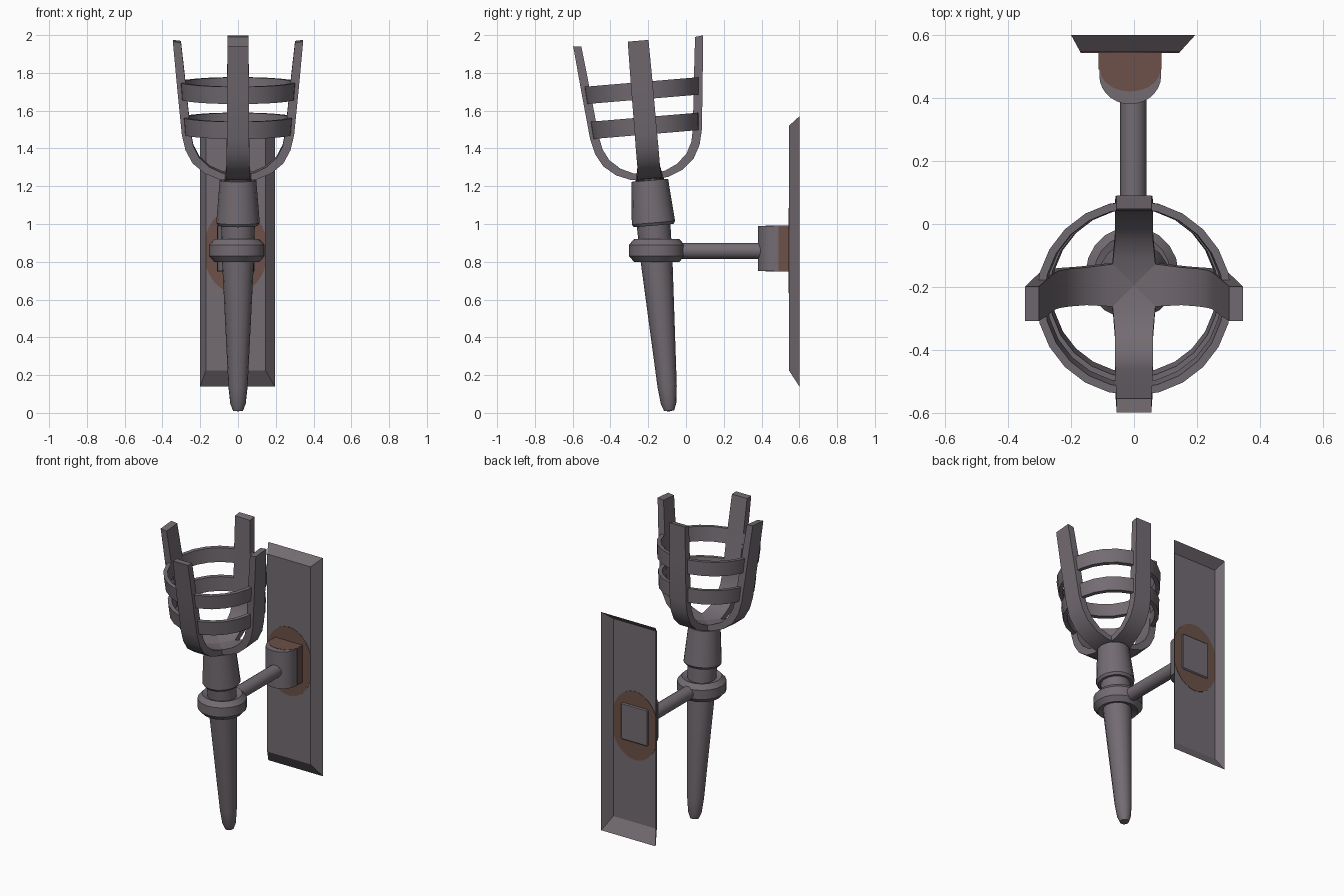
import bpy, bmesh, math
from mathutils import Matrix

if "Cube" in bpy.data.objects:
    bpy.data.objects.remove(bpy.data.objects["Cube"])


def material(name, color):
    m = bpy.data.materials.new(name)
    m.diffuse_color = (*color, 1)
    m.use_nodes = True
    m.node_tree.nodes["Principled BSDF"].inputs["Base Color"].default_value = m.diffuse_color
    return m


IRON = material("dark iron", (0.172, 0.150, 0.170))
RUST = material("rust brown", (0.150, 0.082, 0.065))

# The torch leans forward around its foot
TILT = Matrix.Translation((0, -0.088, 0)) @ Matrix.Rotation(math.radians(4.8), 4, 'X')


def make(name, verts, faces, mat=IRON, matrix=None, fix=True, smooth=None):
    me = bpy.data.meshes.new(name)
    me.from_pydata(verts, [], faces)
    bm = bmesh.new()
    bm.from_mesh(me)
    bmesh.ops.remove_doubles(bm, verts=bm.verts, dist=1e-5)
    if fix:
        bmesh.ops.recalc_face_normals(bm, faces=bm.faces)
    bm.to_mesh(me)
    bm.free()
    if matrix:
        me.transform(matrix)
    me.materials.append(mat)
    ob = bpy.data.objects.new(name, me)
    bpy.context.collection.objects.link(ob)
    if smooth:
        bpy.ops.object.select_all(action='DESELECT')
        ob.select_set(True)
        bpy.context.view_layer.objects.active = ob
        bpy.ops.object.shade_smooth_by_angle(angle=math.radians(smooth))
    return ob


def lathe(name, profile, n, closed=False, matrix=None):
    """Spin (radius, height) points around z."""
    k = len(profile)
    verts = [(r * math.cos(2 * math.pi * i / n), r * math.sin(2 * math.pi * i / n), z)
             for i in range(n) for r, z in profile]
    faces = []
    for i in range(n):
        j = (i + 1) % n
        for a in range(k if closed else k - 1):
            b = (a + 1) % k
            faces.append((i * k + a, j * k + a, j * k + b, i * k + b))
    return make(name, verts, faces, matrix=matrix, smooth=35)


def prism(name, outline, lo, hi, mat=IRON, axis='Z', smooth=None):
    """Extrude a 2D outline along z (outline is x,y) or y (outline is x,z)."""
    n = len(outline)
    put = (lambda a, b, h: (a, b, h)) if axis == 'Z' else (lambda a, b, h: (a, h, b))
    verts = [put(a, b, h) for h in (lo, hi) for a, b in outline]
    faces = [tuple(range(n)), tuple(range(n, 2 * n))]
    faces += [(i, (i + 1) % n, n + (i + 1) % n, n + i) for i in range(n)]
    return make(name, verts, faces, mat, smooth=smooth)


# Wall plate: open-backed tray with sloping rims
def rect(x0, x1, z0, z1, y):
    return [(x0, y, z0), (x1, y, z0), (x1, y, z1), (x0, y, z1)]


plate = rect(-0.2, 0.195, 0.14, 1.57, 0.6) + rect(-0.17, 0.145, 0.225, 1.52, 0.545)
make("wall_plate", plate,
     [(4, 5, 6, 7)] + [(i, (i + 1) % 4, 4 + (i + 1) % 4, 4 + i) for i in range(4)], fix=False)

# Rust stain around the mount, showing on both sides of the plate
CX = -0.012
stain = []
for i in range(32):
    t = 2 * math.pi * i / 32
    stain.append((max(-0.169, min(0.144, CX + 0.17 * math.cos(t))), 0.86 + 0.225 * math.sin(t)))
prism("plate_rust", stain, 0.543, 0.547, RUST, 'Y')

# Mount block with a rounded nose, its rusty root and its back panel
nose = [(CX + 0.098 * math.cos(math.pi + math.pi * i / 14),
         0.47 + 0.09 * math.sin(math.pi + math.pi * i / 14)) for i in range(15)]
prism("mount_block", [(CX - 0.098, 0.546)] + nose + [(CX + 0.098, 0.546)], 0.75, 0.99, smooth=35)
prism("mount_rust_band", [(CX - 0.1, 0.49), (CX + 0.1, 0.49), (CX + 0.1, 0.545), (CX - 0.1, 0.545)],
      0.749, 0.991, RUST)
arc = [(CX + 0.096 * math.cos(math.pi + math.pi * i / 10),
        0.49 + 0.07 * math.sin(math.pi + math.pi * i / 10)) for i in range(11)]
prism("mount_rust_cap", [(CX - 0.096, 0.545)] + arc + [(CX + 0.096, 0.545)], 0.748, 0.992, RUST)
panel = prism("mount_back_panel", [(CX - 0.098, 0.75), (CX + 0.098, 0.75),
                                   (CX + 0.098, 0.99), (CX - 0.098, 0.99)], 0.54, 0.555, IRON, 'Y')
bev = panel.modifiers.new("bevel", 'BEVEL')
bev.width = 0.006

# Horizontal arm
arm_matrix = Matrix.Translation((-0.002, -0.04, 0.858)) @ Matrix.Rotation(-math.pi / 2, 4, 'X')
lathe("arm", [(0, 0), (0.042, 0), (0.042, 0.44), (0, 0.44)], 16, matrix=arm_matrix)

# Level holding ring with chamfered edges
lathe("holding_ring", [(0.08, 0.815), (0.12, 0.80), (0.147, 0.83), (0.147, 0.89),
                       (0.12, 0.92), (0.08, 0.905)], 20, True,
      Matrix.Translation((-0.006, -0.155, 0)))

# Tapered handle and collar
lathe("handle", [(0, 0.008), (0.027, 0.012), (0.041, 0.05), (0.051, 0.14), (0.085, 0.82),
                 (0.09, 1.03), (0, 1.03)], 16, matrix=TILT)
lathe("collar", [(0, 0.995), (0.105, 0.995), (0.115, 1.01), (0.097, 1.235), (0, 1.245)],
      16, matrix=TILT)

# Basket prongs: (outer r, outer z, inner r, inner z, half width)
PRONG = [(0.0, 1.235, 0.0, 1.268, 0.075), (0.10, 1.246, 0.085, 1.28, 0.066),
         (0.175, 1.276, 0.15, 1.31, 0.06), (0.24, 1.33, 0.205, 1.36, 0.06),
         (0.278, 1.40, 0.236, 1.42, 0.06), (0.297, 1.48, 0.25, 1.49, 0.059),
         (0.323, 1.74, 0.276, 1.74, 0.058), (0.345, 1.977, 0.302, 1.972, 0.055)]
for k, name in enumerate(("right", "back", "left", "front")):
    verts, faces = [], []
    for ro, zo, ri, zi, w in PRONG:
        verts += [(ro, -w, zo), (ro, w, zo), (ri, w, zi), (ri, -w, zi)]
    for i in range(len(PRONG) - 1):
        for a in range(4):
            b = (a + 1) % 4
            faces.append((4 * i + a, 4 * i + b, 4 * i + 4 + b, 4 * i + 4 + a))
    e = len(verts)
    faces += [(0, 1, 2, 3), (e - 4, e - 3, e - 2, e - 1)]
    make("prong_" + name, verts, faces,
         matrix=TILT @ Matrix.Rotation(k * math.pi / 2, 4, 'Z'), smooth=30)

# Two hoops around the basket
for name, r, z in (("lower_hoop", 0.290, 1.525), ("upper_hoop", 0.307, 1.712)):
    lathe(name, [(r - 0.03, z - 0.046), (r - 0.004, z - 0.046),
                 (r + 0.003, z + 0.046), (r - 0.022, z + 0.046)], 24, True, TILT)
